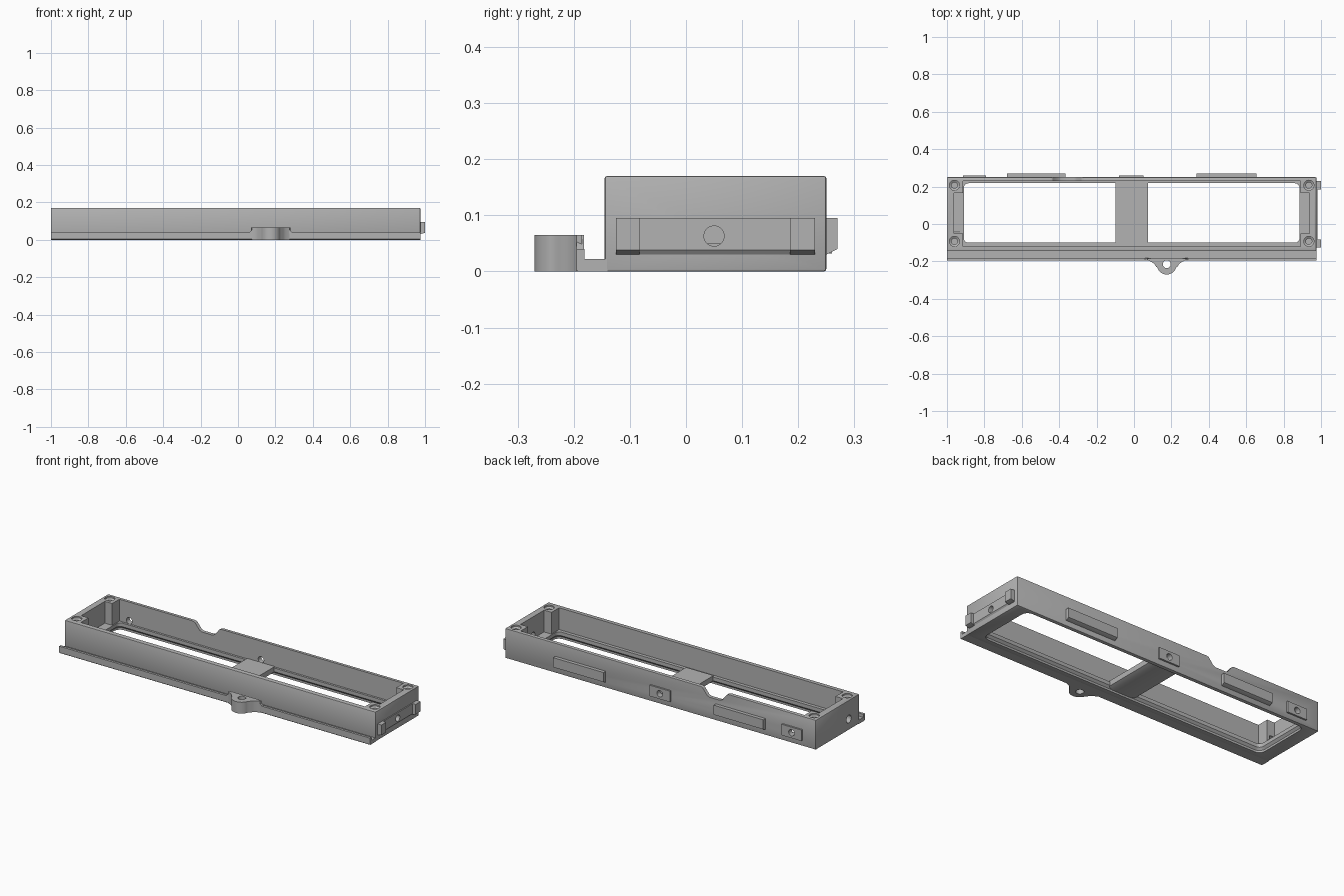
import bpy, bmesh, math
from mathutils import Vector

cube = bpy.data.objects.get("Cube")
if cube:
    bpy.data.objects.remove(cube, do_unlink=True)

grey = bpy.data.materials.new("plain_grey")
grey.use_nodes = True
COLOUR = (0.45, 0.45, 0.45, 1)
grey.diffuse_color = COLOUR
grey.node_tree.nodes["Principled BSDF"].inputs["Base Color"].default_value = COLOUR


def loft(name, rings):
    """Closed solid through rings holding the same number of points."""
    bm = bmesh.new()
    loops = [[bm.verts.new(p) for p in ring] for ring in rings]
    n = len(loops[0])
    for a, b in zip(loops, loops[1:]):
        for i in range(n):
            bm.faces.new((a[i], a[(i + 1) % n], b[(i + 1) % n], b[i]))
    bm.faces.new(loops[0])
    bm.faces.new(loops[-1])
    bmesh.ops.recalc_face_normals(bm, faces=bm.faces)
    mesh = bpy.data.meshes.new(name)
    bm.to_mesh(mesh)
    bm.free()
    mesh.materials.append(grey)
    ob = bpy.data.objects.new(name, mesh)
    bpy.context.collection.objects.link(ob)
    return ob


def prism(name, pts, lo, hi, axis="z"):
    """Extrude a 2D outline along an axis."""
    place = {"x": lambda a, b, t: (t, a, b), "y": lambda a, b, t: (a, t, b),
             "z": lambda a, b, t: (a, b, t)}[axis]
    return loft(name, [[place(a, b, t) for a, b in pts] for t in (lo, hi)])


def rect(x0, x1, y0, y1, r=0):
    if not r:
        return [(x0, y0), (x1, y0), (x1, y1), (x0, y1)]
    pts = []
    for k, (cx, cy) in enumerate([(x1 - r, y1 - r), (x0 + r, y1 - r),
                                  (x0 + r, y0 + r), (x1 - r, y0 + r)]):
        for i in range(7):
            a = (k + i / 6) * math.pi / 2
            pts.append((cx + r * math.cos(a), cy + r * math.sin(a)))
    return pts


def circle(cx, cy, r, n=32):
    return [(cx + r * math.cos(i * math.tau / n), cy + r * math.sin(i * math.tau / n))
            for i in range(n)]


def apply_modifier(ob, mod):
    bpy.context.view_layer.objects.active = ob
    bpy.ops.object.modifier_apply(modifier=mod.name)


def cut(ob, cutter):
    mod = ob.modifiers.new("cut", "BOOLEAN")
    mod.object = cutter
    mod.operation = "DIFFERENCE"
    mod.solver = "EXACT"
    apply_modifier(ob, mod)
    bpy.data.objects.remove(cutter, do_unlink=True)


def bevel(ob, width):
    mod = ob.modifiers.new("bevel", "BEVEL")
    mod.width = width
    mod.segments = 2
    apply_modifier(ob, mod)


# Extents of the housing
X0, X1, Y0, Y1, TOP, LEDGE = -1, 0.975, -0.145, 0.25, 0.17, 0.045
MID = (X0 + X1) / 2

# Housing block
housing = prism("housing", rect(X0, X1, Y0, Y1), 0, TOP)
bevel(housing, 0.004)

# Upper cavity, leaving a screw post in each corner
post, wall = 0.085, 0.038
fx, fy = X0 + wall, Y0 + 0.026
gx, gy = X1 - wall, Y1 - 0.02
py0, py1 = Y0 + 0.095, Y1 - post
outline = [(X0 + post, fy), (X1 - post, fy), (X1 - post, py0), (gx, py0),
           (gx, py1), (X1 - post, py1), (X1 - post, gy), (X0 + post, gy),
           (X0 + post, py1), (fx, py1), (fx, py0), (X0 + post, py0)]
cut(housing, prism("cavity", outline, LEDGE, 0.3))

# Window through the floor, stepped and flared underneath
win = (-0.91, 0.885, -0.1, 0.218)


def window_ring(grow, z):
    x0, x1, y0, y1 = win
    return [(x, y, z) for x, y in
            rect(x0 - grow, x1 + grow, y0 - grow, y1 + grow, 0.025 + grow)]


cut(housing, loft("window", [window_ring(0.012, -0.1), window_ring(0.012, 0.012),
                             window_ring(0, 0.024), window_ring(0, 0.1)]))

# Countersunk screw holes in the posts
for x in (X0 + 0.04, X1 - 0.04):
    for y in (-0.093, 0.207):
        cut(housing, loft("screw", [[(*p, z) for p in circle(x, y, r)] for r, z in
                                    [(0.016, 0.05), (0.016, 0.155), (0.027, 0.162),
                                     (0.027, 0.2)]]))

# Sloped cable notch in the back rim
notch = [(-0.45, 0.2), (-0.45, 0.17), (-0.435, 0.165), (-0.405, 0.128), (-0.39, 0.122),
         (-0.325, 0.122), (-0.31, 0.128), (-0.28, 0.165), (-0.265, 0.17), (-0.265, 0.2)]
cut(housing, prism("notch", notch, 0.222, 0.3, "y"))

# Side holes
SIDE_Z = 0.063
cut(housing, prism("end_hole", circle(0.05, SIDE_Z, 0.018), 0.9, 1.1, "x"))
cut(housing, prism("cable_hole", circle(-0.05, SIDE_Z, 0.022), -1.1, -0.93, "x"))

# Cross bar between the two windows
bar = [(-0.1, 0.05), (0.075, 0.05), (0.075, 0.02), (0.05, 0.008),
       (-0.075, 0.008), (-0.1, 0.02)]
prism("cross_bar", bar, -0.108, 0.226, "y")

# Back catches with a sloped underside
for side, x0, x1 in (("right", -0.68, -0.365), ("left", 0.335, 0.655)):
    prism(side + "_back_catch",
          [(0.245, 0.03), (0.25, 0.03), (0.27, 0.04), (0.27, 0.095), (0.245, 0.095)],
          x0, x1, "x")

# Pierced back pads
for side, x0, x1 in (("right", -0.915, -0.79), ("middle", -0.08, 0.05)):
    pad = prism(side + "_back_pad", rect(x0, x1, 0.032, 0.095), 0.245, 0.26, "y")
    for ob in (pad, housing):
        cut(ob, prism("pad_hole", circle((x0 + x1) / 2, SIDE_Z, 0.018), 0.2, 0.3, "y"))

# End catch: a thin middle plate and two raised tabs
def end_profile(x):
    return [(0.97, 0.03), (0.975, 0.03), (x, 0.038), (x, 0.095), (0.97, 0.095)]


def end_part(name, x, y0, y1):
    return loft(name, [[(px, y, z) for px, z in end_profile(x)] for y in (y0, y1)])


plate = end_part("end_plate", 0.981, -0.083, 0.185)
cut(plate, prism("plate_hole", circle(0.05, SIDE_Z, 0.018), 0.9, 1.1, "x"))
end_part("end_tab_front", 1.0, -0.125, -0.083)
end_part("end_tab_back", 1.0, 0.185, 0.23)

# Front ledge with an upturned lip
prism("front_lip", [(-0.14, 0), (-0.14, 0.022), (-0.181, 0.022), (-0.181, 0.04),
                    (-0.195, 0.04), (-0.195, 0.003), (-0.192, 0)], X0, X1, "x")

# Mounting lug with flared root
LX, LY, R = 0.175, -0.215, 0.053
half = [(0.105, -0.185), (0.1, -0.195), (0.08, -0.203), (0.066, -0.215), (0.057, -0.228)]
arc = [(R * math.cos(a), LY - 0.002 + R * math.sin(a))
       for a in (math.radians(-18 - 144 * i / 16) for i in range(17))]
shape = half + arc + [(-x, y) for x, y in reversed(half)]
lug = prism("mounting_lug", [(LX + x, y) for x, y in shape], 0, 0.065)
cut(lug, prism("lug_hole", circle(LX, LY, 0.021), -0.1, 0.2))
prism("lug_ramp", [(0.055, 0.035), (0.06, 0.04), (0.09, 0.065), (0.26, 0.065),
                   (0.29, 0.04), (0.295, 0.035)], -0.1955, -0.182, "y")

# Smooth the round surfaces, keeping corners crisp
bpy.ops.object.select_all(action="DESELECT")
for ob in bpy.context.collection.objects:
    if ob.type == "MESH":
        ob.select_set(True)
        bpy.context.view_layer.objects.active = ob
bpy.ops.object.shade_smooth_by_angle(angle=math.radians(30))
